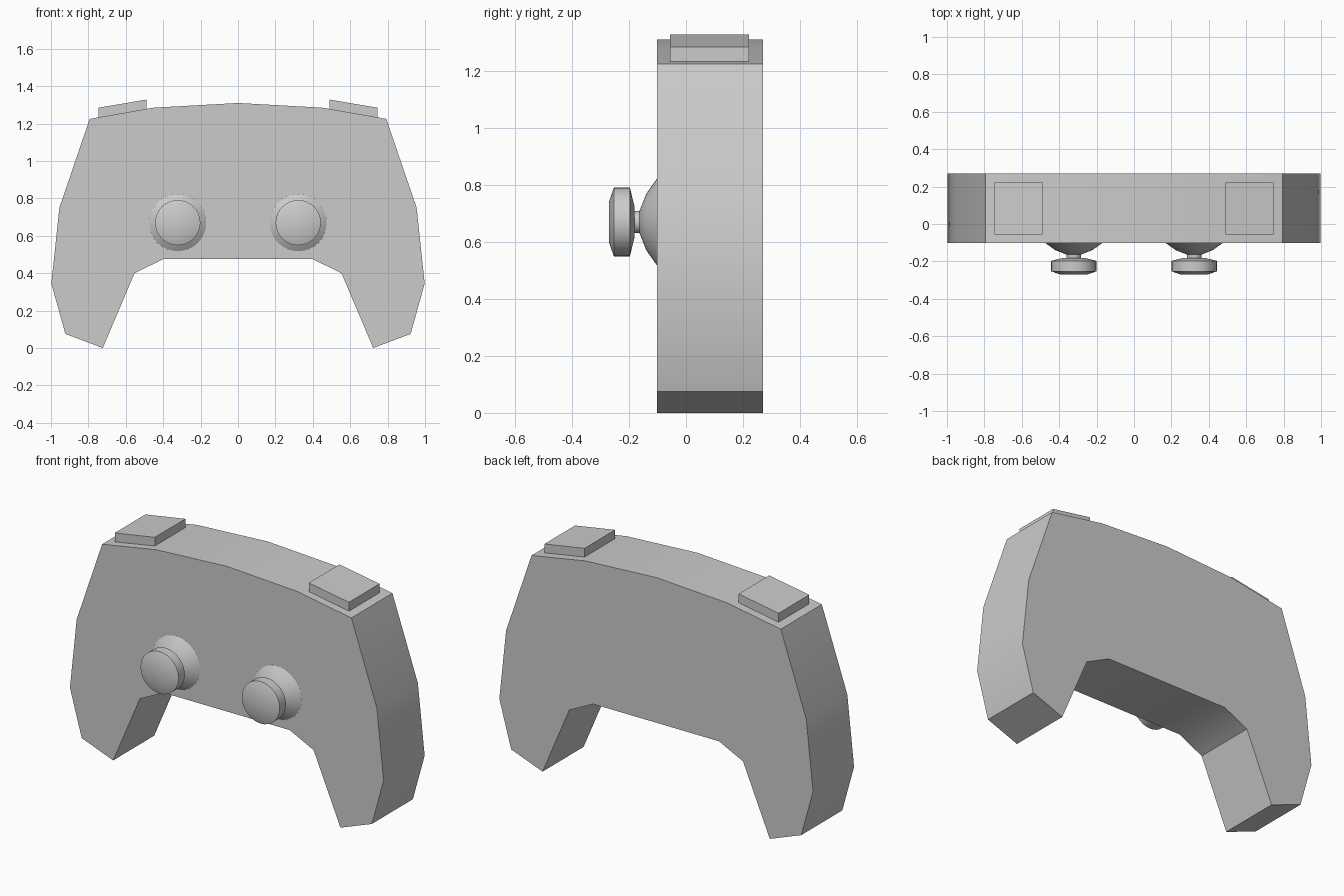
import bpy, bmesh, math

if "Cube" in bpy.data.objects:
    bpy.data.objects.remove(bpy.data.objects["Cube"])


def finish(name, bm):
    bmesh.ops.recalc_face_normals(bm, faces=bm.faces)
    mesh = bpy.data.meshes.new(name)
    bm.to_mesh(mesh)
    bm.free()
    obj = bpy.data.objects.new(name, mesh)
    bpy.context.collection.objects.link(obj)
    bpy.ops.object.select_all(action='DESELECT')
    obj.select_set(True)
    bpy.context.view_layer.objects.active = obj
    bpy.ops.object.shade_smooth_by_angle(angle=math.radians(30))
    return obj


def extrude_outline(name, outline, y0, y1):
    """Extrude an (x, z) outline from y0 to y1."""
    bm = bmesh.new()
    face = bm.faces.new([bm.verts.new((x, y0, z)) for x, z in outline])
    geom = bmesh.ops.extrude_face_region(bm, geom=[face])['geom']
    moved = [g for g in geom if isinstance(g, bmesh.types.BMVert)]
    bmesh.ops.translate(bm, verts=moved, vec=(0, y1 - y0, 0))
    return finish(name, bm)


def lathe(name, profile, cx, cz, segments=32):
    """Spin a (radius, y) profile about a front-to-back axis."""
    bm = bmesh.new()
    rings = []
    for r, y in profile:
        rings.append([bm.verts.new((cx + r * math.cos(2 * math.pi * i / segments), y,
                                    cz + r * math.sin(2 * math.pi * i / segments)))
                      for i in range(segments)])
    for a, b in zip(rings, rings[1:]):
        for i in range(segments):
            j = (i + 1) % segments
            bm.faces.new((a[i], a[j], b[j], b[i]))
    bm.faces.new(rings[0])
    bm.faces.new(rings[-1])
    return finish(name, bm)


# Body with two grips
half = [(0.45, 1.285), (0.793, 1.225), (0.955, 0.75), (0.998, 0.345), (0.923, 0.075),
        (0.723, 0.0), (0.553, 0.40), (0.40, 0.475)]
outline = [(0, 1.31)] + half + [(-x, z) for x, z in reversed(half)]
extrude_outline("controller_body", outline, -0.102, 0.271)

base_profile = [(0.155, -0.10), (0.10, -0.139), (0.04, -0.163)]
head_profile = [(0.04, -0.155), (0.038, -0.181), (0.121, -0.197),
                (0.121, -0.253), (0.07, -0.271)]
# exact head underside is a short cone flare
head_profile.insert(2, (0.055, -0.181))

for side, label in ((1, "right"), (-1, "left")):
    # Thumbstick base and head
    lathe(label + "_stick_base", base_profile, side * 0.322, 0.67)
    lathe(label + "_stick_head", head_profile, side * 0.322, 0.67)
    # Sloped shoulder button
    button = [(0.49, 1.328), (0.745, 1.285), (0.745, 1.22), (0.49, 1.262)]
    extrude_outline(label + "_shoulder_button",
                    [(side * x, z) for x, z in button], -0.056, 0.222)
